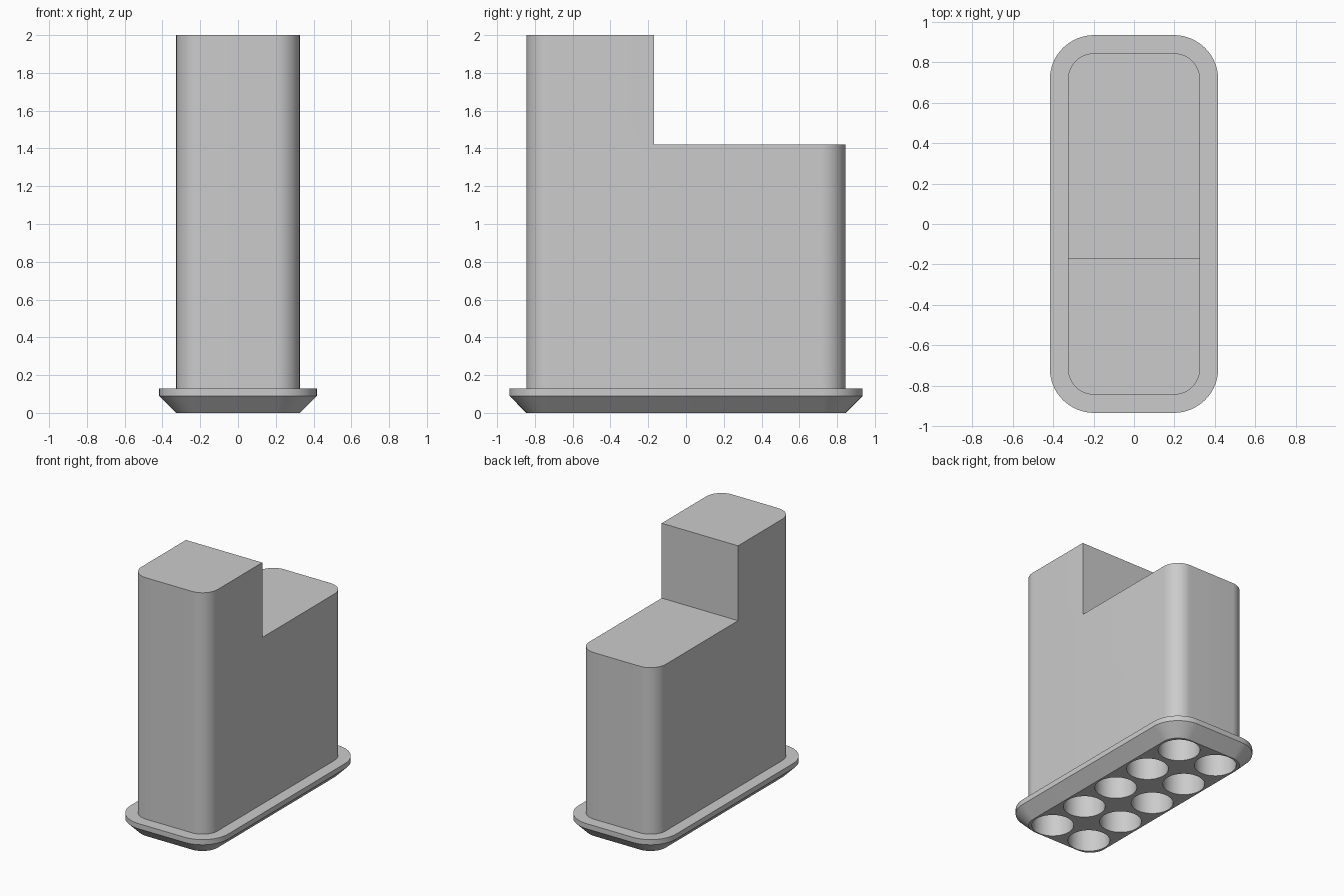
import bpy
import bmesh
import math
from mathutils import Matrix

if "Cube" in bpy.data.objects:
    bpy.data.objects.remove(bpy.data.objects["Cube"])

SEG = 16          # segments per rounded corner
HX, HY, R = 0.327, 0.845, 0.13      # body half sizes and corner radius
LIP = 0.09        # how far the foot flange sticks out

grey = bpy.data.materials.new("light grey")
grey.diffuse_color = (0.6, 0.6, 0.6, 1)
grey.use_nodes = True
grey.node_tree.nodes["Principled BSDF"].inputs["Base Color"].default_value = grey.diffuse_color


def rounded_ring(bm, grow, z):
    """Rounded rectangle of vertices, offset outward by grow."""
    verts = []
    for i, (sx, sy) in enumerate([(1, 1), (-1, 1), (-1, -1), (1, -1)]):
        for k in range(SEG + 1):
            a = math.pi / 2 * (i + k / SEG)
            verts.append(bm.verts.new((sx * (HX - R) + (R + grow) * math.cos(a),
                                       sy * (HY - R) + (R + grow) * math.sin(a), z)))
    return verts


def make_object(name, bm):
    bmesh.ops.recalc_face_normals(bm, faces=bm.faces)
    mesh = bpy.data.meshes.new(name)
    bm.to_mesh(mesh)
    bm.free()
    mesh.materials.append(grey)
    obj = bpy.data.objects.new(name, mesh)
    bpy.context.collection.objects.link(obj)
    return obj


# Housing: chamfered foot, flange and tall rounded body in one loft
bm = bmesh.new()
profile = [(0, 0), (LIP, 0.09), (LIP, 0.13), (0, 0.13), (0, 2.0)]
rings = [rounded_ring(bm, g, z) for g, z in profile]
for lo, hi in zip(rings, rings[1:]):
    n = len(lo)
    for i in range(n):
        j = (i + 1) % n
        bm.faces.new((lo[i], lo[j], hi[j], hi[i]))
bm.faces.new(rings[0][::-1])
bm.faces.new(rings[-1])
housing = make_object("housing", bm)

# Step cutter: lowers the rear part of the body
bm = bmesh.new()
bmesh.ops.create_cube(bm, size=1, matrix=Matrix.Translation((0, 0.43, 1.82))
                      @ Matrix.Diagonal((2, 1.2, 0.8, 1)))
step_cutter = make_object("step_cutter", bm)

# Socket cutter: two rows of five round holes from below
bm = bmesh.new()
DEPTH = 1.25
for sx in (-1, 1):
    for row in range(-2, 3):
        bmesh.ops.create_cone(bm, cap_ends=True, segments=48, radius1=0.147, radius2=0.147,
                              depth=DEPTH + 0.1,
                              matrix=Matrix.Translation((sx * 0.166, row * 0.345, DEPTH / 2 - 0.05)))
socket_cutter = make_object("socket_cutter", bm)

# Cut the housing and bake the result
for cutter in (step_cutter, socket_cutter):
    cutter.hide_render = True
    mod = housing.modifiers.new(cutter.name, 'BOOLEAN')
    mod.operation = 'DIFFERENCE'
    mod.solver = 'EXACT'
    mod.object = cutter
bpy.context.view_layer.update()
evaluated = housing.evaluated_get(bpy.context.evaluated_depsgraph_get())
cut_mesh = bpy.data.meshes.new_from_object(evaluated)
housing.modifiers.clear()
housing.data = cut_mesh
for cutter in (step_cutter, socket_cutter):
    bpy.data.objects.remove(cutter)

# Smooth the rounded corners and sockets, keep the edges crisp
bpy.ops.object.select_all(action='DESELECT')
housing.select_set(True)
bpy.context.view_layer.objects.active = housing
bpy.ops.object.shade_smooth_by_angle(angle=math.radians(30))
